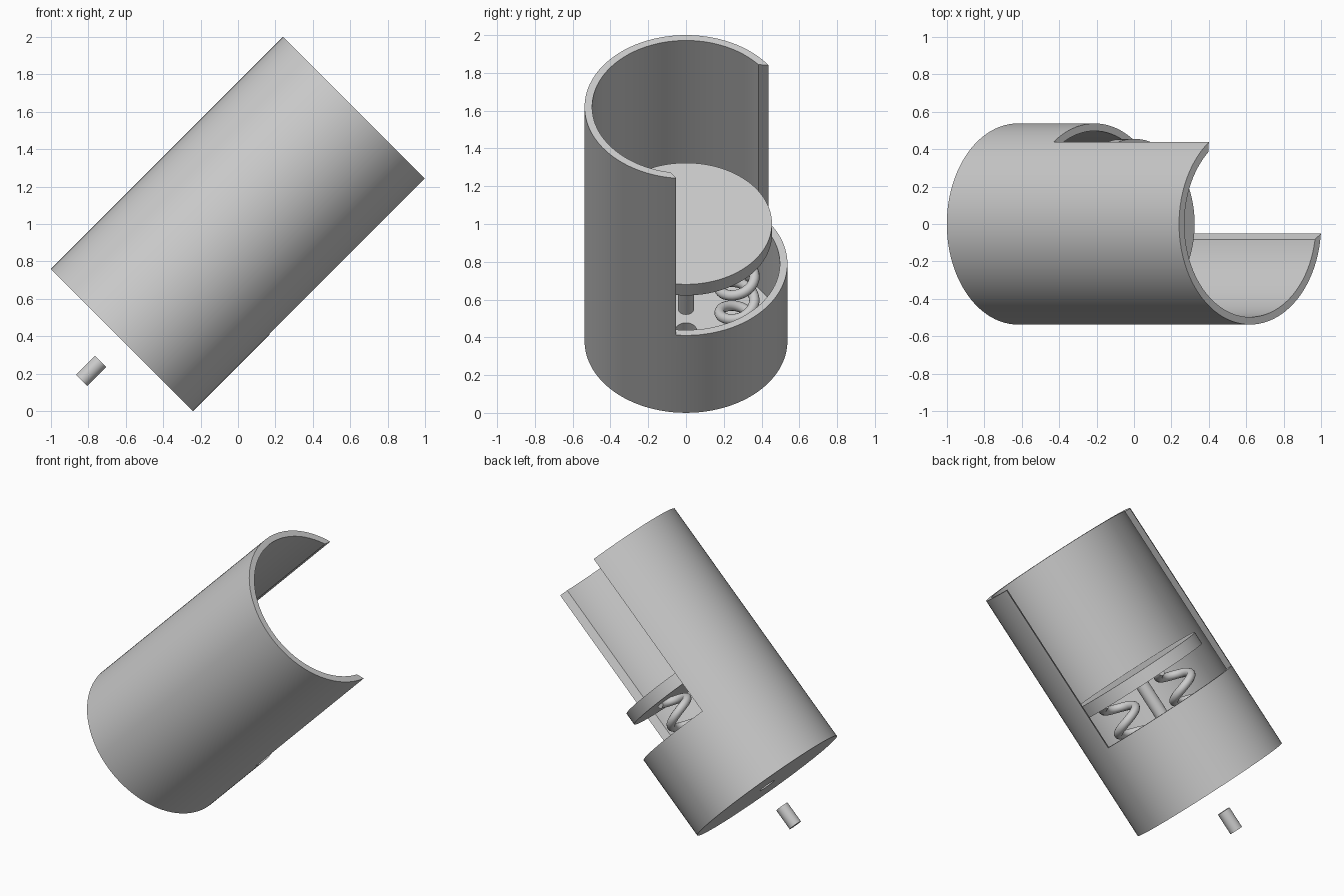
import bpy
import bmesh
import math
from mathutils import Matrix, Vector

if "Cube" in bpy.data.objects:
    bpy.data.objects.remove(bpy.data.objects["Cube"], do_unlink=True)

# Main sizes, measured along the tilted axis of the cylinder
RADIUS, INNER, LENGTH = 0.537, 0.497, 1.754
FLOOR, CUT_HEIGHT = 0.08, 0.58
PLATE_LOW, PLATE_TOP = 0.797, 0.88
TILT = Matrix.Translation((-0.62, 0, 0.38)) @ Matrix.Rotation(math.radians(45), 4, "Y")

grey = bpy.data.materials.new("plain grey")
grey.use_nodes = True
colour = (0.6, 0.6, 0.6, 1)
grey.diffuse_color = colour
grey.node_tree.nodes["Principled BSDF"].inputs["Base Color"].default_value = colour


def add_object(name, data):
    obj = bpy.data.objects.new(name, data)
    bpy.context.collection.objects.link(obj)
    data.materials.append(grey)
    obj.matrix_world = TILT
    return obj


def select(obj):
    bpy.ops.object.select_all(action="DESELECT")
    obj.select_set(True)
    bpy.context.view_layer.objects.active = obj


def smooth(obj):
    select(obj)
    bpy.ops.object.shade_smooth_by_angle(angle=math.radians(35))


def prism(name, outline, low, high):
    """Solid with the given outline, between two heights on the axis."""
    bm = bmesh.new()
    face = bm.faces.new([bm.verts.new((x, y, low)) for x, y in outline])
    top = bmesh.ops.extrude_face_region(bm, geom=[face])["geom"]
    bmesh.ops.translate(bm, vec=(0, 0, high - low),
                        verts=[v for v in top if isinstance(v, bmesh.types.BMVert)])
    bmesh.ops.recalc_face_normals(bm, faces=bm.faces)
    mesh = bpy.data.meshes.new(name)
    bm.to_mesh(mesh)
    bm.free()
    return add_object(name, mesh)


def cylinder(name, radius, low, high, sides=96):
    angles = [2 * math.pi * i / sides for i in range(sides)]
    return prism(name, [(radius * math.cos(a), radius * math.sin(a)) for a in angles], low, high)


def carve(obj, cutter):
    cutter.hide_render = True
    mod = obj.modifiers.new("cut", "BOOLEAN")
    mod.operation, mod.solver, mod.object = "DIFFERENCE", "EXACT", cutter
    select(obj)
    bpy.ops.object.modifier_apply(modifier=mod.name)
    bpy.data.objects.remove(cutter, do_unlink=True)


# Cup-shaped housing with a drilled floor
housing = cylinder("housing", RADIUS, 0, LENGTH)
carve(housing, cylinder("bore_cutter", INNER, FLOOR, LENGTH + 0.2))
carve(housing, cylinder("hole_cutter", 0.057, -0.1, FLOOR + 0.1, 32))

# Flared window through the upper wall
edges = []
for rim_angle, flare in ((-5.5, 35), (125.5, 85)):
    rim = Vector((math.cos(math.radians(rim_angle)), math.sin(math.radians(rim_angle)))) * RADIUS
    out = Vector((math.cos(math.radians(flare)), math.sin(math.radians(flare))))
    edges.append((rim - out * 0.15, rim + out * 0.8))
(a_in, a_out), (b_in, b_out) = edges
carve(housing, prism("window_cutter", [a_in, a_out, b_out, b_in], CUT_HEIGHT, LENGTH + 0.2))
smooth(housing)

# Piston plate, its stem and the loose pin below the housing
smooth(cylinder("piston_plate", 0.455, PLATE_LOW, PLATE_TOP))
smooth(cylinder("piston_stem", 0.043, 0.24, PLATE_LOW + 0.01, 32))
smooth(cylinder("loose_pin", 0.043, -0.305, -0.16, 32))


# Pair of coil springs between floor and plate
def spring(name, y, turns=4, steps=32, coil=0.092, wire=0.028):
    curve = bpy.data.curves.new(name, "CURVE")
    curve.dimensions = "3D"
    curve.bevel_depth, curve.bevel_resolution = wire, 4
    curve.use_fill_caps = True
    line = curve.splines.new("POLY")
    count = turns * steps
    line.points.add(count)
    for i, point in enumerate(line.points):
        a = 2 * math.pi * i / steps
        z = FLOOR + (PLATE_LOW - FLOOR) * i / count
        point.co = (coil * math.cos(a), y + coil * math.sin(a), z, 1)
    obj = add_object(name, curve)
    select(obj)
    bpy.ops.object.convert(target="MESH")
    smooth(bpy.context.view_layer.objects.active)


spring("back_spring", 0.27)
spring("front_spring", -0.27)
